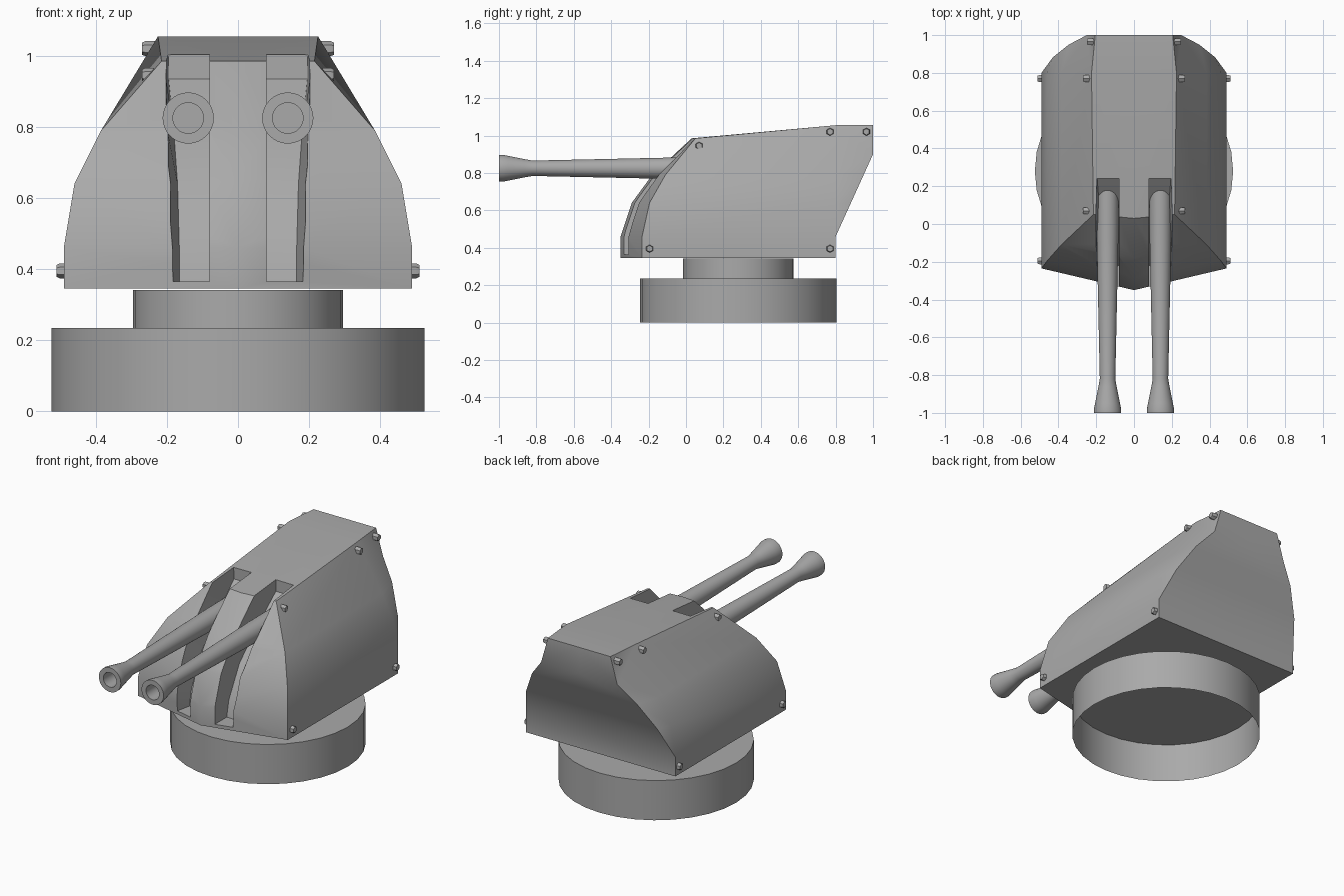
import bpy, bmesh, math
from mathutils import Matrix, Vector

if "Cube" in bpy.data.objects:
    bpy.data.objects.remove(bpy.data.objects["Cube"], do_unlink=True)

GREY = (0.4, 0.4, 0.4, 1)
paint = bpy.data.materials.new("grey_paint")
paint.use_nodes = True
paint.diffuse_color = GREY
paint.node_tree.nodes["Principled BSDF"].inputs["Base Color"].default_value = GREY


def finish(bm, name, smooth=True, fix=True):
    """Turn a bmesh into a painted object."""
    if fix:
        bmesh.ops.recalc_face_normals(bm, faces=bm.faces[:])
    mesh = bpy.data.meshes.new(name)
    bm.to_mesh(mesh)
    bm.free()
    mesh.materials.append(paint)
    ob = bpy.data.objects.new(name, mesh)
    bpy.context.collection.objects.link(ob)
    if smooth:
        shade(ob)
    return ob


def shade(ob):
    bpy.ops.object.select_all(action='DESELECT')
    ob.select_set(True)
    bpy.context.view_layer.objects.active = ob
    bpy.ops.object.shade_smooth_by_angle(angle=math.radians(30))


def lathe(name, profile, place, steps=32, cap_end=True):
    """Spin (radius, height) points about z, then place the result."""
    bm = bmesh.new()
    rings = []
    for r, h in profile:
        turns = [math.tau * i / steps for i in range(steps)]
        rings.append([bm.verts.new((r * math.cos(a), r * math.sin(a), h)) for a in turns])
    for a, b in zip(rings, rings[1:]):
        for i in range(steps):
            j = (i + 1) % steps
            bm.faces.new((a[i], a[j], b[j], b[i]))
    if cap_end:
        bm.faces.new(rings[-1])
    bm.transform(place)
    return finish(bm, name, fix=False)


# Round base, open underneath, and the neck above it
centre = Matrix.Translation((0, 0.28, 0))
lathe("base_ring", [(0.525, 0), (0.525, 0.235)], centre)
lathe("neck", [(0.295, 0.235), (0.295, 0.342)], centre)

# Armoured housing: half shell from columns of points, bottom to top
heights = [0.345, 0.46, 0.64, 0.79, 0.985]
nose = [(0, y, z) for y, z in zip([-0.35, -0.35, -0.29, -0.18, 0.03], heights)]
widths = [0.49, 0.49, 0.46, 0.385, 0.215]
cheek = [(x, y, z) for x, y, z in zip(widths, [-0.235, -0.235, -0.195, -0.11, 0.05], heights)]
flank = [(x, 0.8, z) for x, z in zip(widths[:4], heights)] + [(0.225, 0.8, 1.055)]
rear = flank[:2] + [(0.43, 0.882, 0.64), (0.345, 0.95, 0.79), (0.25, 1, 0.9), (0.205, 1, 1.055)]
spine = [(0, y, z) for x, y, z in rear]
roof_mid = (0, 0.8, 1.055)

shell = bmesh.new()


def panel(*points):
    unique = list(dict.fromkeys(points))
    for s in (1, -1):
        if len(unique) > 2:
            shell.faces.new([shell.verts.new((s * x, y, z)) for x, y, z in unique])


for a, b in ((nose, cheek), (cheek, flank), (flank, rear), (rear, spine)):
    for i in range(min(len(a), len(b)) - 1):
        panel(a[i], b[i], b[i + 1], a[i + 1])
panel(flank[4], rear[4], rear[5])
panel(nose[4], cheek[4], flank[4], roof_mid)
panel(roof_mid, flank[4], rear[5], spine[5])
panel(nose[0], cheek[0], flank[0], spine[0])
bmesh.ops.remove_doubles(shell, verts=shell.verts[:], dist=0.0005)
housing = finish(shell, "housing", smooth=False)

# Gun slots cut through the front and roof: (z, front y, floor y, floor outer x)
slot_rows = [(0.365, -0.42, -0.22, 0.165), (0.46, -0.42, -0.2, 0.165),
             (0.64, -0.37, -0.1, 0.17), (0.78, -0.26, 0.05, 0.18),
             (0.935, -0.1, 0.24, 0.195), (1.1, -0.1, 0.24, 0.198)]
for side in (-1, 1):
    bm = bmesh.new()
    loops = []
    for z, front, floor, outer in slot_rows:
        corners = ((0.08, front), (0.205, front), (outer, floor), (0.08, floor))
        loops.append([bm.verts.new((side * x, y, z)) for x, y in corners])
    for a, b in zip(loops, loops[1:]):
        for i in range(4):
            j = (i + 1) % 4
            bm.faces.new((a[i], a[j], b[j], b[i]))
    bm.faces.new(loops[0])
    bm.faces.new(loops[-1])
    cutter = finish(bm, "slot_cutter", smooth=False)
    cutter.hide_render = True
    cut = housing.modifiers.new("slot", 'BOOLEAN')
    cut.operation, cut.solver, cut.object = 'DIFFERENCE', 'EXACT', cutter
    bpy.context.view_layer.objects.active = housing
    bpy.ops.object.modifier_apply(modifier=cut.name)
    bpy.data.objects.remove(cutter, do_unlink=True)
shade(housing)

# Gun barrels with flared, hollow muzzles, lying along y
barrel = [(0.06, -0.25), (0.058, 0.04), (0.041, 0.82), (0.048, 0.86),
          (0.066, 0.95), (0.072, 0.98), (0.072, 1), (0.043, 1), (0.043, 0.88)]
for side, label in ((-1, "right"), (1, "left")):
    place = Matrix.Translation((side * 0.14, 0, 0.825)) @ Matrix.Rotation(math.pi / 2, 4, 'X')
    lathe(label + "_barrel", barrel, place)

# Hexagonal bolts along both flanks: (inner x, y, z)
bolts = [(0.225, 0.07, 0.945), (0.225, 0.77, 1.02), (0.205, 0.965, 1.02),
         (0.465, 0.77, 0.395), (0.465, -0.195, 0.395)]
for side, label in ((-1, "right"), (1, "left")):
    for n, (x, y, z) in enumerate(bolts):
        place = Matrix.Translation((side * x, y, z)) @ Matrix.Rotation(side * math.pi / 2, 4, 'Y')
        lathe(f"{label}_bolt_{n + 1}", [(0.021, 0), (0.021, 0.036), (0.017, 0.045)], place, steps=6)
